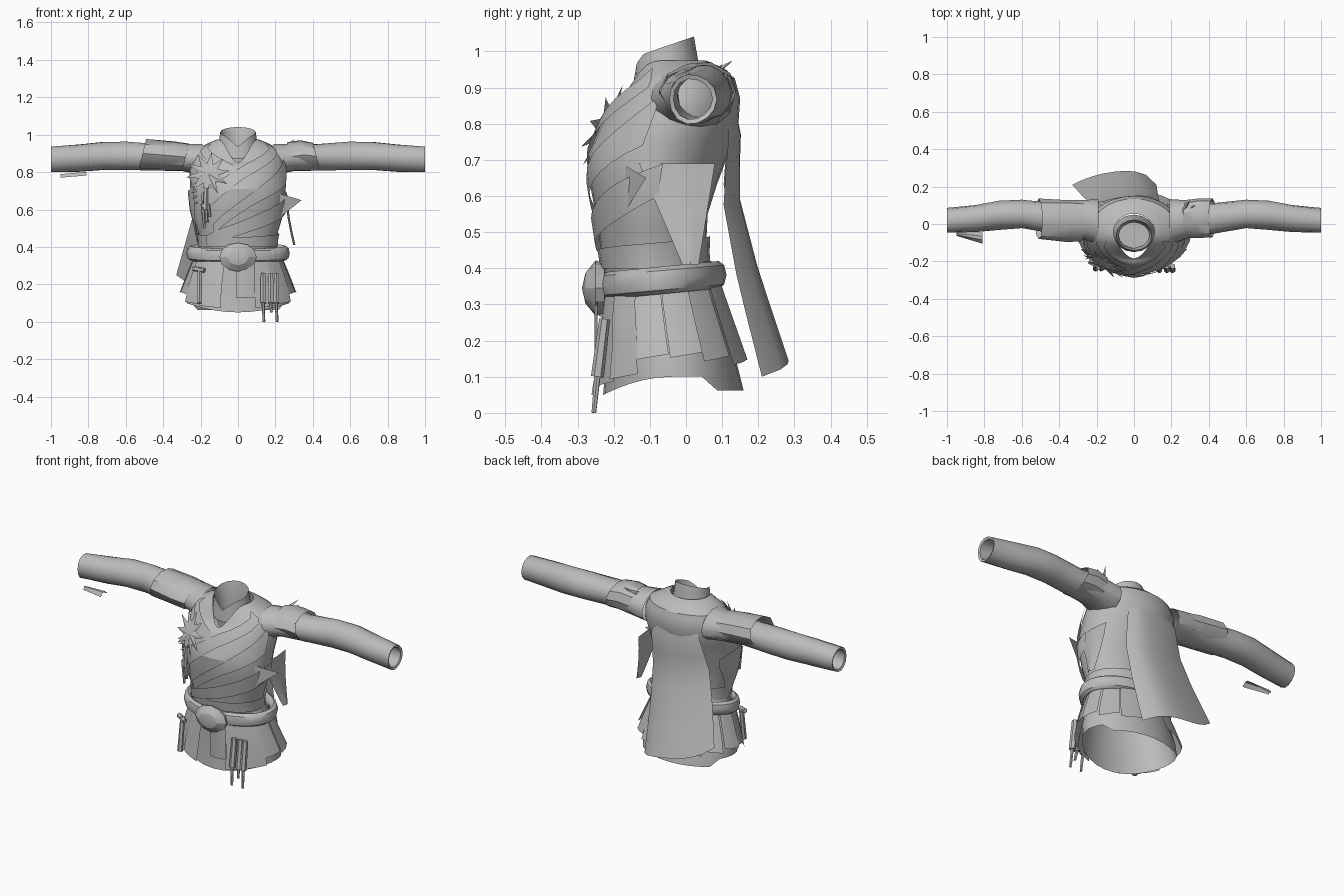
import bpy, bmesh, math
from math import sin, cos, pi, radians
from mathutils import Vector

cube = bpy.data.objects.get("Cube")
if cube:
    bpy.data.objects.remove(cube)

grey = bpy.data.materials.new("cloth_grey")
grey.use_nodes = True
COLOUR = (0.5, 0.5, 0.5, 1)
grey.diffuse_color = COLOUR
grey.node_tree.nodes["Principled BSDF"].inputs["Base Color"].default_value = COLOUR


def finish(name, bm, angle=30):
    bmesh.ops.remove_doubles(bm, verts=bm.verts, dist=0.0005)
    bmesh.ops.recalc_face_normals(bm, faces=bm.faces)
    mesh = bpy.data.meshes.new(name)
    bm.to_mesh(mesh)
    bm.free()
    mesh.materials.append(grey)
    ob = bpy.data.objects.new(name, mesh)
    bpy.context.collection.objects.link(ob)
    bpy.ops.object.select_all(action='DESELECT')
    ob.select_set(True)
    bpy.context.view_layer.objects.active = ob
    bpy.ops.object.shade_smooth_by_angle(angle=radians(angle))
    return ob


def sheet(name, f, nu, nv, angle=30):
    """Grid surface f(u, v); coincident borders are welded."""
    bm = bmesh.new()
    g = [[bm.verts.new(f(i / nu, j / nv)) for j in range(nv + 1)] for i in range(nu + 1)]
    for i in range(nu):
        for j in range(nv):
            bm.faces.new((g[i][j], g[i + 1][j], g[i + 1][j + 1], g[i][j + 1]))
    return finish(name, bm, angle)


def lerp_rows(rows, t):
    """Row of a table at a value of its first column."""
    for a, b in zip(rows, rows[1:]):
        if t <= b[0]:
            k = max(0, (t - a[0]) / (b[0] - a[0]))
            return [p + (q - p) * k for p, q in zip(a, b)]
    return list(rows[-1])


def around(rows, deg, z, off=0.0):
    """Point on an oval body; 0 degrees is the front, +90 the left side."""
    _, hw, yf, yb = lerp_rows(rows, z)
    a = radians(deg)
    return Vector(((hw + off) * sin(a), (yf + yb) / 2 - ((yb - yf) / 2 + off) * cos(a), z))


def band(name, rows, path, off, n=8, nv=2):
    """Cloth strip on a body; path rows are (t, degrees, z low, z high)."""
    def f(u, v):
        _, deg, lo, hi = lerp_rows(path, u)
        return around(rows, deg, lo + (hi - lo) * v, off)
    return sheet(name, f, n, nv, 20)


def rod(name, a, b, r1, r2, n=6):
    a, b = Vector(a), Vector(b)
    bm = bmesh.new()
    bmesh.ops.create_cone(bm, cap_ends=True, segments=n, radius1=r1, radius2=r2, depth=(b - a).length)
    bm.transform((b - a).to_track_quat('Z', 'Y').to_matrix().to_4x4())
    bmesh.ops.translate(bm, verts=bm.verts, vec=(a + b) / 2)
    return finish(name, bm)


# Bodies: height, half width, front y, back y
TORSO = [(.36, .20, -.22, .06), (.45, .205, -.235, .055), (.55, .235, -.25, .06), (.63, .25, -.265, .085),
         (.71, .255, -.272, .115), (.80, .26, -.235, .145), (.87, .25, -.198, .15), (.925, .22, -.165, .135),
         (.955, .16, -.15, .1), (.975, .11, -.14, .055)]
SKIRT = [(.04, .275, -.23, .165), (.16, .275, -.22, .135), (.3, .235, -.225, .1), (.42, .2, -.215, .07)]


def torso(u, v):
    deg = 360 * u
    s = v * (len(TORSO) - 1)
    k = min(int(s), len(TORSO) - 2)
    z = TORSO[k][0] + (TORSO[k + 1][0] - TORSO[k][0]) * (s - k)
    p = around(TORSO, deg, z)
    dip = max(0, cos(radians(deg))) ** 5 * max(0, (z - .84) / .135)
    return p + Vector((0, -.045, -.125)) * dip


sheet("tunic", torso, 28, 18, 25)


# Neck lining and raised collar, higher at the back
def collar(u, v):
    a = 2 * pi * u
    rise = .985 - .05 * max(0, cos(a)) ** 12 + .028 * (1 - cos(a))
    s = min(v * 1.5, 1)
    inset = .014 if v > .67 else 0
    z = .88 + (rise - .88) * s - max(0, v - .67) * .45
    return ((.115 - .02 * s - inset) * sin(a), -.05 - .01 * s - (.1 - .018 * s - inset) * cos(a), z)


sheet("collar", collar, 16, 6)
rod("neck_floor", (0, -.05, .87), (0, -.05, .88), .1, .1, 16)

# Crossed lapels, sash and waist wraps
band("left_lapel", TORSO, [(0, 60, .90, .955), (.45, 8, .77, .84), (1, -48, .57, .68)], .01, 9)
band("right_lapel", TORSO, [(0, -60, .91, .955), (1, -2, .77, .83)], .006, 5)
band("chest_fold", TORSO, [(0, 75, .74, .88), (.5, 20, .63, .70), (1, -35, .47, .52)], .01, 9)
band("sash", TORSO, [(0, 95, .60, .69), (.3, 60, .54, .64), (.7, 0, .46, .53), (1, -50, .41, .46)], .015, 12)
band("waist_wrap", TORSO, [(0, -180, .40, .49), (.5, 0, .40, .45), (1, 180, .40, .49)], .01, 24)
sheet("sash_tip", lambda u, v: Vector((.22 + .12 * u, -.17 + .06 * u, .62 + .03 * u + (v - .5) * .13 * (1 - u))), 2, 2)

# Side flaps: the left one hangs free, the right one lies on the tunic
sheet("left_side_flap", lambda u, v: (.262 + .045 * v ** 1.5 - .012 * abs(2 * u - 1),
      -.13 + .12 * v + u * (.21 - .165 * v), .69 - .28 * v), 4, 4)
band("right_side_flap", TORSO, [(0, -62, .62, .72), (.4, -82, .42, .70), (.6, -98, .41, .70), (1, -122, .60, .66)],
     .014, 6, 3)


# Skirt with an uneven hem
def skirt(u, v):
    c = cos(2 * pi * u)
    hem = .062 if c < -.5 else .1 - .05 * max(0, c) ** 2
    return around(SKIRT, 360 * u, hem + (.42 - hem) * v)


sheet("skirt", skirt, 28, 4)

# Overlapping skirt panels
for side, word in ((1, "left"), (-1, "right")):
    for k, (deg, low) in enumerate(((30, .08), (52, .10), (76, .155), (102, .16), (128, .15), (154, .14))):
        def panel(u, v):
            z = low + .015 * (u - .5) + (.38 - low) * v
            return around(SKIRT, side * (deg + (u - .5) * 25), z, .006 + .026 * (1 - v) + .006 * (k % 2))
        sheet(f"{word}_skirt_panel_{k + 1}", panel, 2, 3)
sheet("front_cloth", lambda u, v: (-.01 + .1 * u, -.245 - .01 * sin(pi * u), .13 + .18 * v), 3, 2)


# Tilted belt with an oval domed buckle
def belt(u, v):
    a, b = 2 * pi * u, 2 * pi * v
    out = .022 * cos(b)
    return ((.255 + out) * sin(a), -.065 - (.155 + out) * cos(a), .367 - .015 * cos(a) + .038 * sin(b))


sheet("belt", belt, 28, 8, 40)


def buckle(u, v):
    r = (0, .55, 1, .9, 0)[round(v * 4)]
    y = (-.288, -.278, -.25, -.225, -.22)[round(v * 4)]
    return (.1 * r * cos(2 * pi * u), y, .345 + .077 * r * sin(2 * pi * u))


sheet("buckle", buckle, 12, 4, 20)

# Sleeves: distance out, y centre, z centre, y radius, z radius
SLEEVE = [(.19, .01, .865, .12, .085), (.3, .03, .878, .1, .074), (.42, .03, .88, .082, .072),
          (.6, .052, .886, .076, .077), (.72, .048, .885, .078, .076), (.85, .03, .876, .072, .074),
          (1, .018, .868, .066, .069)]
CUFFS = {"left": [(.28, .03, .882, .102, .078), (.35, .035, .892, .106, .08), (.42, .035, .885, .104, .076)],
         "right": [(.28, .02, .88, .11, .073), (.36, .02, .888, .112, .078), (.51, .025, .9, .108, .08)]}


def tube(name, rings, side, n, wobble=0, lean=0):
    def f(u, v):
        x, yc, zc, ry, rz = rings[round(v * (len(rings) - 1))]
        a = 2 * pi * u
        k = 1 + wobble * sin(3 * a + 14 * x)
        return (side * (x - lean * sin(a)), yc + ry * k * cos(a), zc + rz * k * sin(a))
    return sheet(name, f, n, len(rings) - 1, 35)


for side, word in ((1, "left"), (-1, "right")):
    lining = [(.995, .018, .868, .054, .056), (.8, .034, .876, .056, .058)]
    tube(word + "_sleeve", SLEEVE + lining, side, 14, .03)
    tube(word + "_upper_cuff", CUFFS[word], side, 10, .04, .02)
sheet("right_wrist_scrap", lambda u, v: (-.95 + .14 * u, -.045 - .06 * v * (.3 + .7 * u),
      .77 + .022 * sin(pi * v) + .012 * u), 4, 3)

# Cape hanging off the back: fraction down, left edge, right edge, y
CAPE = [(0, -.14, .12, .135), (.1, -.17, .14, .155), (.36, -.22, .14, .15), (.65, -.27, .13, .205),
        (1, -.33, .12, .29)]


def cape(u, v):
    _, left, right, y = lerp_rows(CAPE, v)
    hem = .15 - .05 * u ** 4 + .10 * (1 - u) ** 4
    curl = (.03 + .05 * v) * (u ** 8 + (1 - u) ** 3)
    return (left + (right - left) * u, y - curl, .86 + (hem - .86) * v)


sheet("cape", cape, 8, 8, 25)


# Flat spiked star brooch lying on the right chest
def star(u, v):
    i = round(u * 20)
    r = v * (.118 if i % 2 == 0 else .055)
    a = 2 * pi * u + .15
    x, z = r * cos(a), r * sin(a)
    return Vector((-.16 + x, -.215 - .012 * (1 - v) - .5 * x + .42 * z, .79 + z))


sheet("star_brooch", star, 20, 1, 5)

# Hanging tassels and cords
rod("brooch_cord", (-.17, -.235, .72), (-.175, -.24, .60), .012, .014)
for k in range(3):
    x = -.19 + .015 * k
    rod(f"brooch_tassel_{k + 1}", (x, -.235, .63), (x + .01, -.235, .50 + .03 * k), .01, .007)
for k, x in enumerate((.135, .175, .205)):
    rod(f"belt_tassel_{k + 1}", (x, -.225, .26), (x, -.245, .10), .015, .018)
    rod(f"belt_tassel_end_{k + 1}", (x, -.245, .10), (x + .004, -.255, .0 + .05 * (k == 1)), .009, .007)
rod("right_belt_cord", (-.205, -.215, .29), (-.205, -.24, .10), .013, .015)
rod("right_belt_knot", (-.24, -.2, .285), (-.18, -.23, .275), .014, .014)

# Torn spikes at the left shoulder and right armpit
for k in range(4):
    rod(f"left_shoulder_spike_{k + 1}", (.25 + .02 * k, .05 + .02 * k, .92),
        (.30 + .03 * k, .13 - .03 * k, .975 - .01 * k), .018, 0, 3)
    rod(f"right_chest_spike_{k + 1}", (-.2, -.14, .74 - .03 * k), (-.26 + .01 * k, -.19, .72 - .03 * k), .02, 0, 3)
